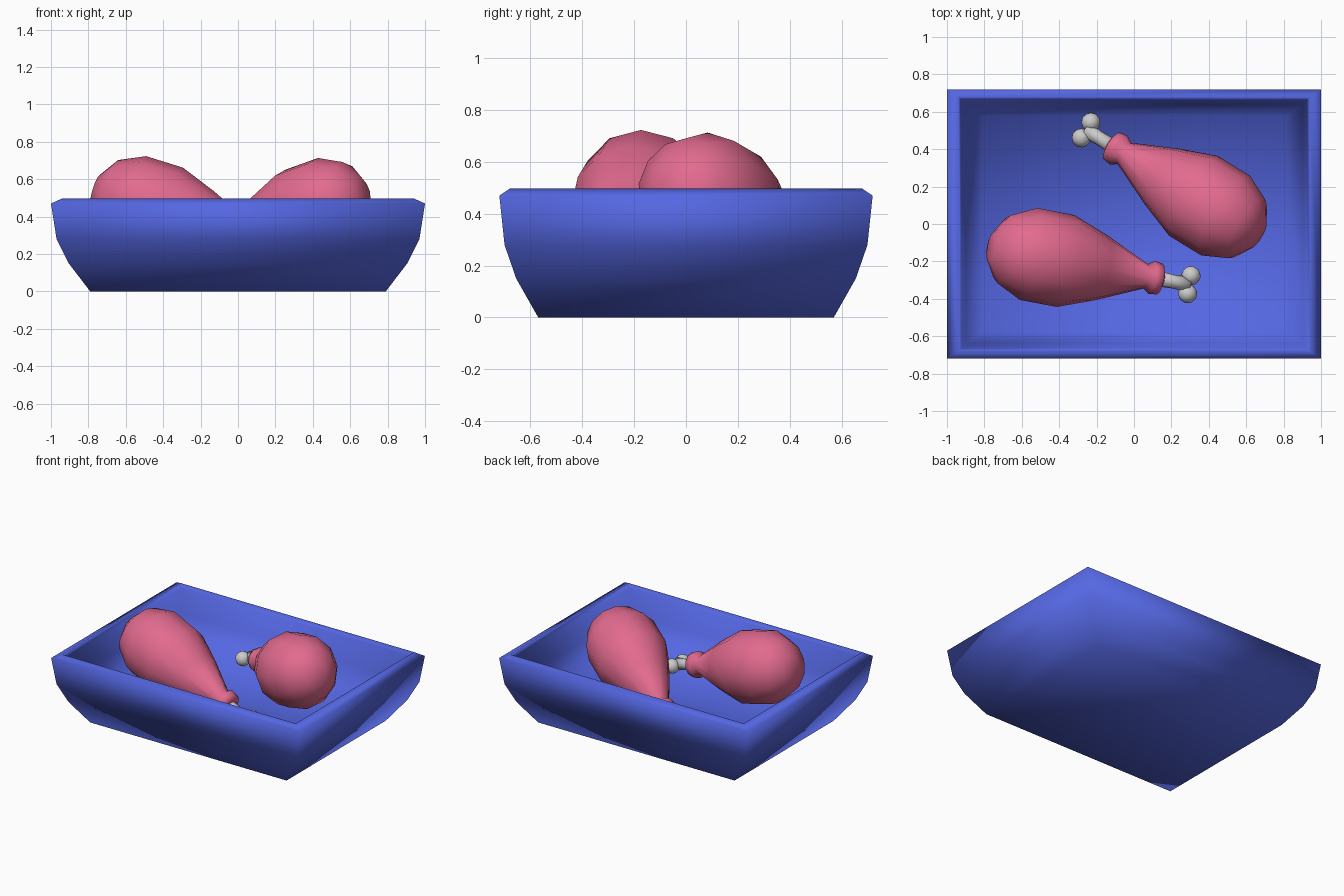
import bpy, bmesh, math
from mathutils import Matrix, Vector

if "Cube" in bpy.data.objects:
    bpy.data.objects.remove(bpy.data.objects["Cube"])


def material(name, rgb):
    m = bpy.data.materials.new(name)
    m.diffuse_color = (*rgb, 1)
    m.use_nodes = True
    m.node_tree.nodes["Principled BSDF"].inputs["Base Color"].default_value = m.diffuse_color
    return m


def finish(name, bm, mat=None, matrix=None):
    bmesh.ops.recalc_face_normals(bm, faces=bm.faces)
    for f in bm.faces:
        f.smooth = True
    me = bpy.data.meshes.new(name)
    bm.to_mesh(me)
    bm.free()
    ob = bpy.data.objects.new(name, me)
    bpy.context.collection.objects.link(ob)
    if mat:
        me.materials.append(mat)
    if matrix:
        ob.matrix_world = matrix
    return ob


def loft(bm, rings):
    """Bridge rings of equal length and cap both ends."""
    loops = [[bm.verts.new(p) for p in r] for r in rings]
    n = len(loops[0])
    for a, b in zip(loops, loops[1:]):
        for i in range(n):
            j = (i + 1) % n
            bm.faces.new((a[i], a[j], b[j], b[i]))
    bm.faces.new(loops[0])
    bm.faces.new(loops[-1])


def lathe_x(bm, profile, sides):
    """Revolve (distance, radius) pairs around the x axis."""
    loft(bm, [[(t, r * math.cos(2 * math.pi * i / sides), r * math.sin(2 * math.pi * i / sides))
               for i in range(sides)] for t, r in profile])


blue = material("tray_blue", (0.09, 0.135, 0.76))
pink = material("meat_pink", (0.76, 0.145, 0.275))

# Tray: half width, half depth, height from outer bottom over the rim to the inner floor
tray = [(0.79, 0.57, 0), (0.905, 0.655, 0.15), (0.97, 0.70, 0.28), (1.0, 0.72, 0.47),
        (0.94, 0.68, 0.497), (0.925, 0.665, 0.47), (0.90, 0.637, 0.3), (0.81, 0.575, 0.14)]
bm = bmesh.new()
loft(bm, [[(-x, -y, z), (x, -y, z), (x, y, z), (-x, y, z)] for x, y, z in tray])
finish("tray", bm, blue)

# Drumsticks: lathed meat with a collar, and a bone with two knobs
meat = [(-0.322, 0.08), (-0.25, 0.185), (-0.11, 0.25), (0.1, 0.25),
        (0.3, 0.178), (0.555, 0.067), (0.59, 0.09), (0.635, 0.084), (0.65, 0.045)]


def drumstick(tag, centre, yaw):
    place = (Matrix.Translation(centre) @ Matrix.Rotation(math.radians(yaw), 4, 'Z')
             @ Matrix.Rotation(math.radians(17), 4, 'Y'))
    bm = bmesh.new()
    lathe_x(bm, meat, 12)
    finish(tag + "_meat", bm, pink, place)
    bm = bmesh.new()
    lathe_x(bm, [(0.6, 0.042), (0.72, 0.037), (0.8, 0.045)], 8)
    for side in (-1, 1):
        bmesh.ops.create_icosphere(bm, subdivisions=2, radius=0.052,
                                   matrix=Matrix.Translation(Vector((0.805, side * 0.049, 0))))
    finish(tag + "_bone", bm, None, place)


drumstick("front_drumstick", (-0.46, -0.18, 0.452), -10.8)
drumstick("back_drumstick", (0.40, 0.10, 0.442), 148.5)
